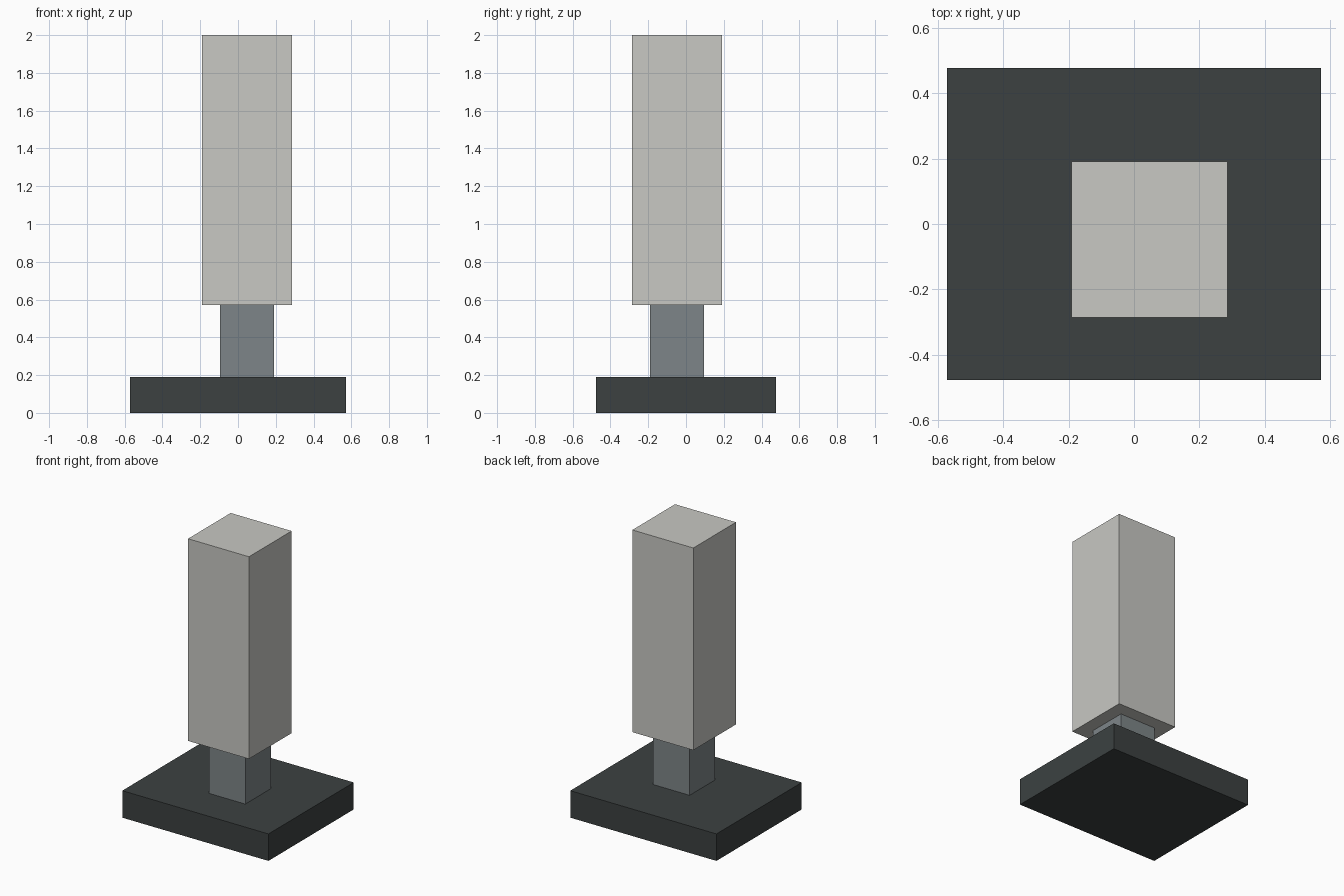
import bpy

if "Cube" in bpy.data.objects:
    bpy.data.objects.remove(bpy.data.objects["Cube"])

U = 2 / 21  # grid unit: the model is 21 units tall


def material(name, rgb):
    mat = bpy.data.materials.new(name)
    mat.diffuse_color = (*rgb, 1)
    mat.use_nodes = True
    mat.node_tree.nodes["Principled BSDF"].inputs["Base Color"].default_value = mat.diffuse_color
    return mat


def block(name, lo, hi, mat):
    """Box between two corners given in grid units."""
    centre = [(a + b) / 2 * U for a, b in zip(lo, hi)]
    bpy.ops.mesh.primitive_cube_add(size=1, location=centre)
    ob = bpy.context.object
    ob.name = name
    ob.scale = [(b - a) * U for a, b in zip(lo, hi)]
    bpy.ops.object.transform_apply(location=False, rotation=False, scale=True)
    ob.data.materials.append(mat)
    return ob


dark = material("dark_slate", (0.045, 0.053, 0.053))
grey = material("steel_grey", (0.207, 0.235, 0.246))
pale = material("pale_stone", (0.578, 0.578, 0.546))

# Wide plinth
block("base", (-6, -5, 0), (6, 5, 2), dark)
# Narrow off-centre support
block("neck", (-1, -2, 2), (2, 1, 6), grey)
# Tall upright block
block("column", (-2, -3, 6), (3, 2, 21), pale)
